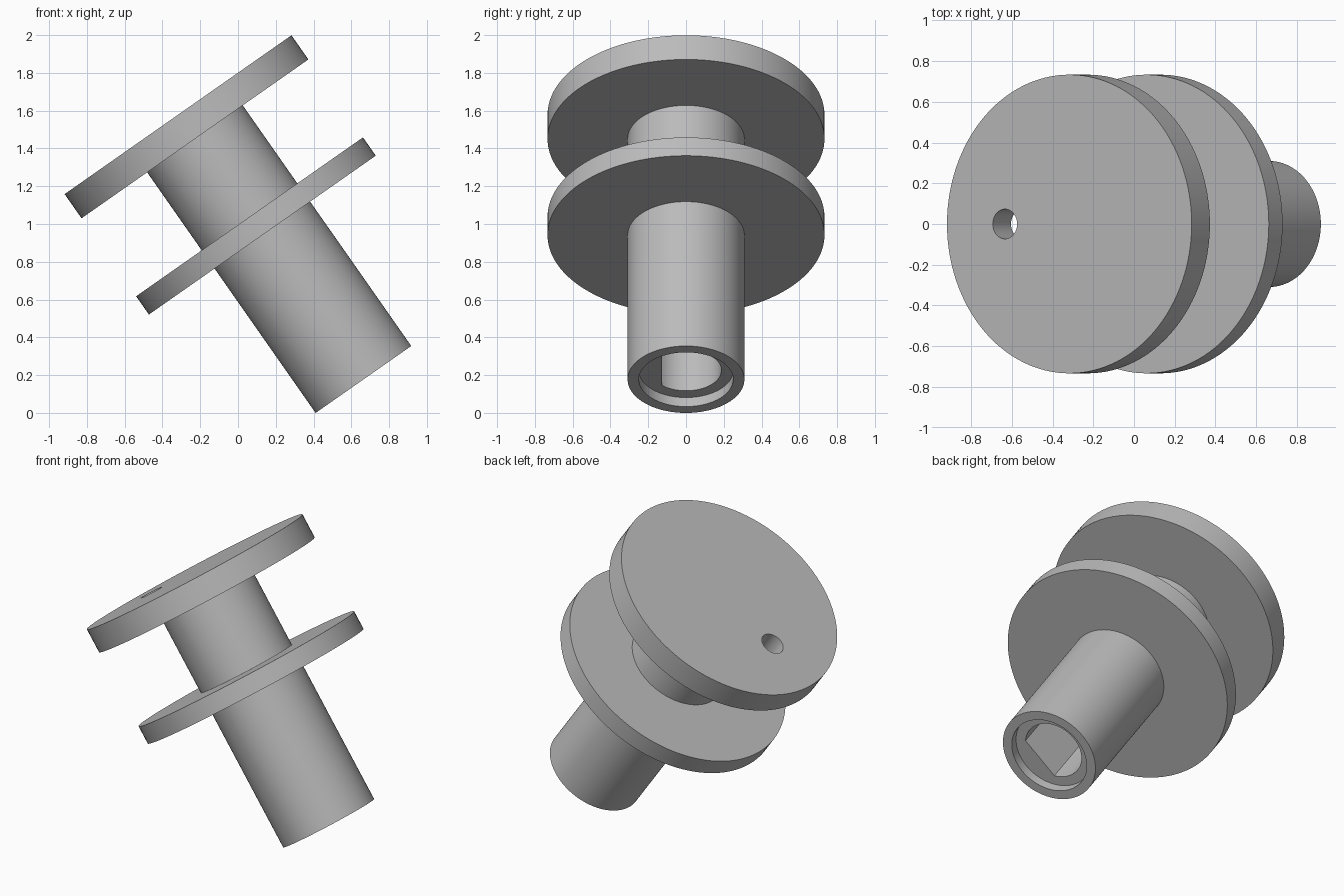
import bpy, bmesh, math
from mathutils import Matrix

if "Cube" in bpy.data.objects:
    bpy.data.objects.remove(bpy.data.objects["Cube"])

SEG = 128
LENGTH = 1.711
TILT = Matrix.Translation((0.664, 0, 0.177)) @ Matrix.Rotation(math.radians(-35), 4, 'Y')

grey = bpy.data.materials.new("plain grey")
grey.diffuse_color = (0.5, 0.5, 0.5, 1)
grey.use_nodes = True
grey.node_tree.nodes["Principled BSDF"].inputs["Base Color"].default_value = grey.diffuse_color


def make_object(name, bm):
    bmesh.ops.recalc_face_normals(bm, faces=bm.faces)
    mesh = bpy.data.meshes.new(name)
    bm.to_mesh(mesh)
    bm.free()
    mesh.materials.append(grey)
    obj = bpy.data.objects.new(name, mesh)
    bpy.context.collection.objects.link(obj)
    return obj


def lathe(name, profile):
    # revolve a closed (radius, height) profile that starts and ends on the axis
    bm = bmesh.new()
    rings = []
    for r, z in profile:
        if r == 0:
            rings.append([bm.verts.new((0, 0, z))])
        else:
            rings.append([bm.verts.new((r * math.cos(2 * math.pi * i / SEG),
                                        r * math.sin(2 * math.pi * i / SEG), z))
                          for i in range(SEG)])
    for a, b in zip(rings, rings[1:]):
        if len(a) == 1:
            bm.faces.new(b)
        elif len(b) == 1:
            bm.faces.new(a)
        else:
            for i in range(SEG):
                j = (i + 1) % SEG
                bm.faces.new((a[i], a[j], b[j], b[i]))
    # end caps are n-gons, so the axis points are not needed
    bmesh.ops.delete(bm, geom=[v for v in bm.verts if not v.link_faces], context='VERTS')
    return make_object(name, bm)


def prism(name, points, z0, z1):
    bm = bmesh.new()
    low = [bm.verts.new((x, y, z0)) for x, y in points]
    high = [bm.verts.new((x, y, z1)) for x, y in points]
    bm.faces.new(low)
    bm.faces.new(high)
    for i in range(len(points)):
        j = (i + 1) % len(points)
        bm.faces.new((low[i], low[j], high[j], high[i]))
    return make_object(name, bm)


# spool: tube with a recessed end, lower flange and end flange
TUBE, FLANGE, RECESS = 0.309, 0.733, 0.058
spool = lathe("flanged_spool", [
    (0, RECESS), (0.25, RECESS), (0.25, 0), (TUBE, 0),
    (TUBE, 0.933), (FLANGE, 0.933), (FLANGE, 1.051), (TUBE, 1.051),
    (TUBE, 1.555), (FLANGE, 1.555), (FLANGE, LENGTH), (0, LENGTH)])

# D-shaped shaft bore with its flat on the -y side
R, FLAT = 0.187, 0.126
start = -math.asin(FLAT / R)
sweep = math.pi - 2 * start
d_shape = [(R * math.cos(start + sweep * i / 72), R * math.sin(start + sweep * i / 72))
           for i in range(73)]
bore = prism("shaft_bore_cutter", d_shape, 0.02, 1.5)

# small round hole through the end flange
circle = [(-0.386 + 0.073 * math.cos(2 * math.pi * i / 48),
           0.073 * math.sin(2 * math.pi * i / 48)) for i in range(48)]
hole = prism("cord_hole_cutter", circle, 1.5, 1.8)

for cutter in (bore, hole):
    cutter.hide_render = True
    mod = spool.modifiers.new(cutter.name, 'BOOLEAN')
    mod.operation = 'DIFFERENCE'
    mod.solver = 'EXACT'
    mod.object = cutter

bpy.context.view_layer.objects.active = spool
spool.select_set(True)
for mod in list(spool.modifiers):
    bpy.ops.object.modifier_apply(modifier=mod.name)
for cutter in (bore, hole):
    bpy.data.objects.remove(cutter)

# tilt into place
spool.data.transform(TILT)
bpy.ops.object.shade_smooth_by_angle(angle=math.radians(30))
